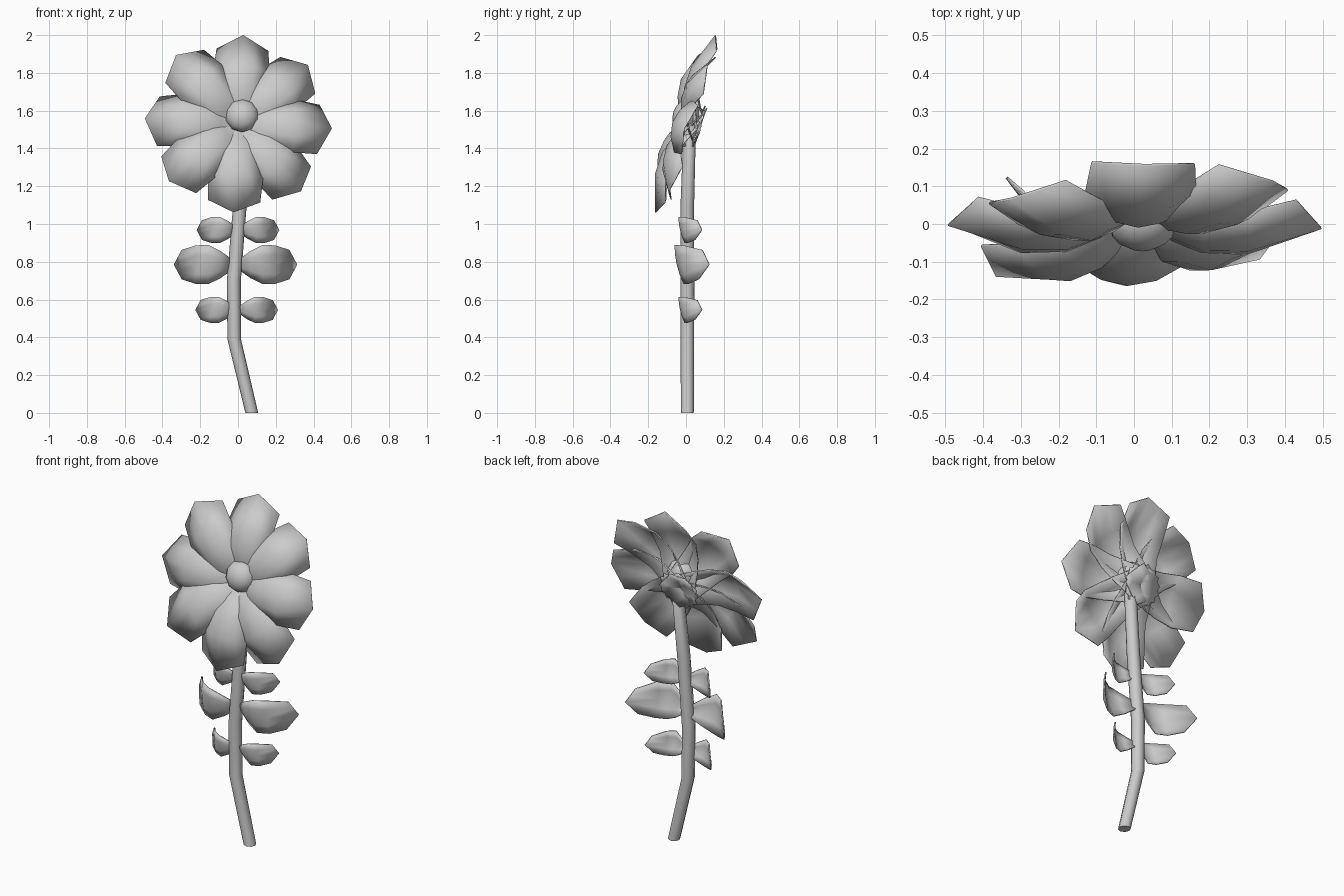
import bpy, bmesh, math
from mathutils import Matrix, Vector

if "Cube" in bpy.data.objects:
    bpy.data.objects.remove(bpy.data.objects["Cube"], do_unlink=True)

grey = bpy.data.materials.new("plain_grey")
grey.use_nodes = True
grey.diffuse_color = (0.6, 0.6, 0.6, 1)
grey.node_tree.nodes["Principled BSDF"].inputs["Base Color"].default_value = (0.6, 0.6, 0.6, 1)


def finish(name, bm, angle=60):
    mesh = bpy.data.meshes.new(name)
    bm.to_mesh(mesh)
    bm.free()
    mesh.materials.append(grey)
    ob = bpy.data.objects.new(name, mesh)
    bpy.context.collection.objects.link(ob)
    bpy.ops.object.select_all(action='DESELECT')
    ob.select_set(True)
    bpy.context.view_layer.objects.active = ob
    bpy.ops.object.shade_smooth_by_angle(angle=math.radians(angle))
    return ob


def blade(name, rows, tip, matrix, side=1, scale=1):
    """Arched sheet; rows are (distance, half width, height, edge drop, tilt), ending in a point."""
    bm = bmesh.new()
    grid = []
    for i, (u, w, h, drop, tilt) in enumerate(rows):
        last = i == len(rows) - 1
        line = []
        for v in (-1, -0.5, 0, 0.5, 1):
            k = 1 - abs(v) if last else 0
            sag = drop * (abs(v) if last else v * v)
            p = Vector((side * (u + (tip[0] - u) * k), w * v,
                        h + (tip[1] - h) * k - sag + tilt * v))
            line.append(bm.verts.new(matrix @ (p * scale)))
        grid.append(line)
    for a, b in zip(grid, grid[1:]):
        for j in range(4):
            quad = [a[j], b[j], b[j + 1], a[j + 1]]
            bm.faces.new(quad if side > 0 else quad[::-1])
    ob = finish(name, bm)
    mod = ob.modifiers.new("thickness", 'SOLIDIFY')
    mod.thickness = 0.007
    return ob


# Flower head: eight arched petals around a tilted axis, each leaning a little differently
head = Matrix.Translation((0.002, -0.005, 1.531)) @ Matrix.Rotation(math.radians(71.3), 4, 'X')
petal_rows = [(-0.1, 0.07, -0.07, 0.004, 0), (0, 0.1, -0.05, 0.015, 0),
              (0.09, 0.115, 0.03, 0.055, 0), (0.18, 0.128, 0.066, 0.06, 0),
              (0.3, 0.147, 0.066, 0.06, 0), (0.424, 0.138, 0.03, 0.06, 0)]
leans = (0, 6, 1, 3.5, 0, -3.5, 0, -1)
for i, lean in enumerate(leans):
    turn = Matrix.Rotation(math.radians(87 + 45 * i), 4, 'Z') @ Matrix.Rotation(math.radians(-lean), 4, 'Y')
    blade(f"petal_{i + 1}", petal_rows, (0.496, 0), head @ turn)

# Slightly flattened flower centre
bm = bmesh.new()
bmesh.ops.create_uvsphere(bm, u_segments=10, v_segments=8, radius=0.09,
                          matrix=Matrix.Translation((0.022, 0, 1.573)) @ head.to_3x3().to_4x4()
                          @ Matrix.Diagonal((1, 1, 0.78, 1)))
finish("flower_centre", bm)

# Bent stem with a short neck into the head
bm = bmesh.new()
path = [(0.073, 0.007, 0, 0.034), (-0.02, 0.007, 0.39, 0.036), (-0.022, 0.007, 0.7, 0.037),
        (0.01, 0.007, 1.1, 0.036), (0.045, 0.02, 1.52, 0.033), (0.03, -0.01, 1.57, 0.018)]
rings = []
for x, y, z, r in path:
    rings.append([bm.verts.new((x + r * math.cos(a * math.pi / 4), y + r * math.sin(a * math.pi / 4), z))
                  for a in range(8)])
for a, b in zip(rings, rings[1:]):
    for j in range(8):
        n = (j + 1) % 8
        bm.faces.new((a[j], a[n], b[n], b[j]))
bm.faces.new(rings[0][::-1])
bm.faces.new(rings[-1])
finish("stem", bm)

# Three pairs of leaves curling back at the tips
leaf_rows = [(0.02, 0.03, 0, 0.01, 0.01), (0.08, 0.072, 0.035, 0.015, 0.02),
             (0.145, 0.104, 0.052, 0.012, 0.024), (0.21, 0.102, 0.02, 0.015, 0.014),
             (0.285, 0.078, -0.062, 0.01, -0.01)]
for label, x, z, size in (("lower", -0.007, 0.545, 0.67), ("middle", -0.013, 0.785, 1),
                          ("upper", 0, 0.968, 0.67)):
    place = Matrix.Translation((x, 0.003, z)) @ Matrix.Rotation(math.pi / 2, 4, 'X')
    for word, side in (("left", 1), ("right", -1)):
        blade(f"{label}_{word}_leaf", leaf_rows, (0.327, -0.118), place, side, size)
